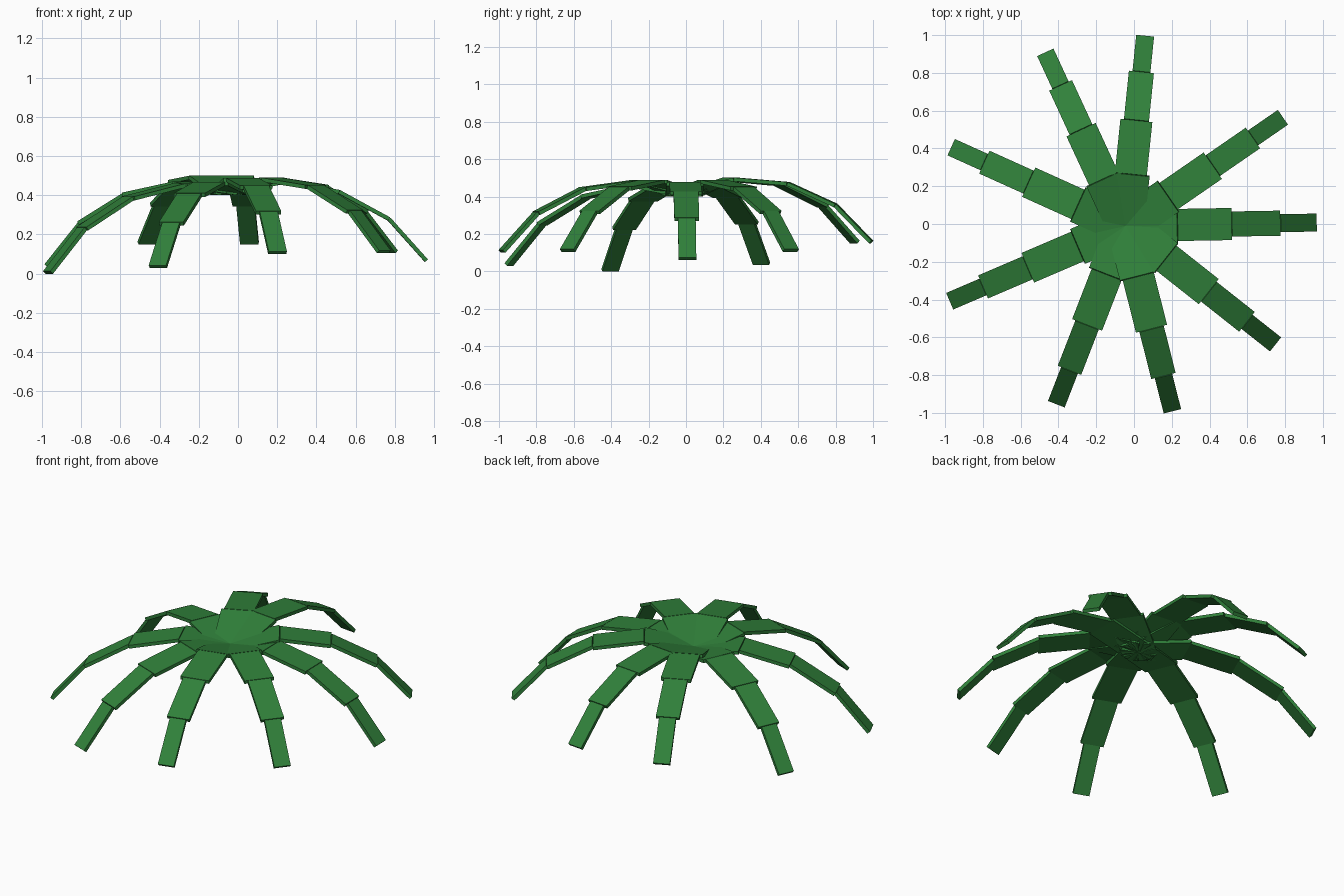
import bpy, bmesh, math
from mathutils import Matrix, Vector

cube = bpy.data.objects.get("Cube")
if cube:
    bpy.data.objects.remove(cube, do_unlink=True)

# Leaf material
green = bpy.data.materials.new("leaf_green")
green.use_nodes = True
colour = (0.03, 0.22, 0.043, 1)
green.diffuse_color = colour
green.node_tree.nodes["Principled BSDF"].inputs["Base Color"].default_value = colour

CENTRE = Vector((-0.045, -0.01, 0))
THICKNESS = 0.02
# Frond profile as (distance from centre, height), and the width of each plank
PROFILE = [(0, 0.41), (0.275, 0.492), (0.56, 0.468), (0.815, 0.352), (1.005, 0.157)]
WIDTHS = [0.2, 0.17, 0.133, 0.095]
# Direction in degrees and downward tilt of each frond
FRONDS = [(1, 0.09), (34.6, 0.045), (84.1, 0), (114.8, 0), (155.7, 0.115),
          (203.2, 0.15), (248.8, 0.12), (284.2, 0.05), (321.7, 0.045)]


def add_plank(bm, start, end, width):
    """Flat box running from start to end in the xz plane."""
    along = end - start
    pitch = math.atan2(-along.z, along.x)
    matrix = (Matrix.Translation((start + end) / 2)
              @ Matrix.Rotation(pitch, 4, 'Y')
              @ Matrix.Diagonal((along.length, width, THICKNESS, 1)))
    bmesh.ops.create_cube(bm, size=1, matrix=matrix)


def make_frond(number, angle, tilt):
    """Drooping frond of four planks that narrow towards the tip."""
    bm = bmesh.new()
    points = [Vector((r, 0, z - tilt * r)) for r, z in PROFILE]
    for start, end, width in zip(points, points[1:], WIDTHS):
        add_plank(bm, start, end, width)
    turn = Matrix.Translation(CENTRE) @ Matrix.Rotation(math.radians(angle), 4, 'Z')
    bm.transform(turn)
    name = f"frond_{number}"
    mesh = bpy.data.meshes.new(name)
    bm.to_mesh(mesh)
    bm.free()
    mesh.materials.append(green)
    bpy.context.collection.objects.link(bpy.data.objects.new(name, mesh))


# Crown of fronds
for number, (angle, tilt) in enumerate(FRONDS, 1):
    make_frond(number, angle, tilt)
